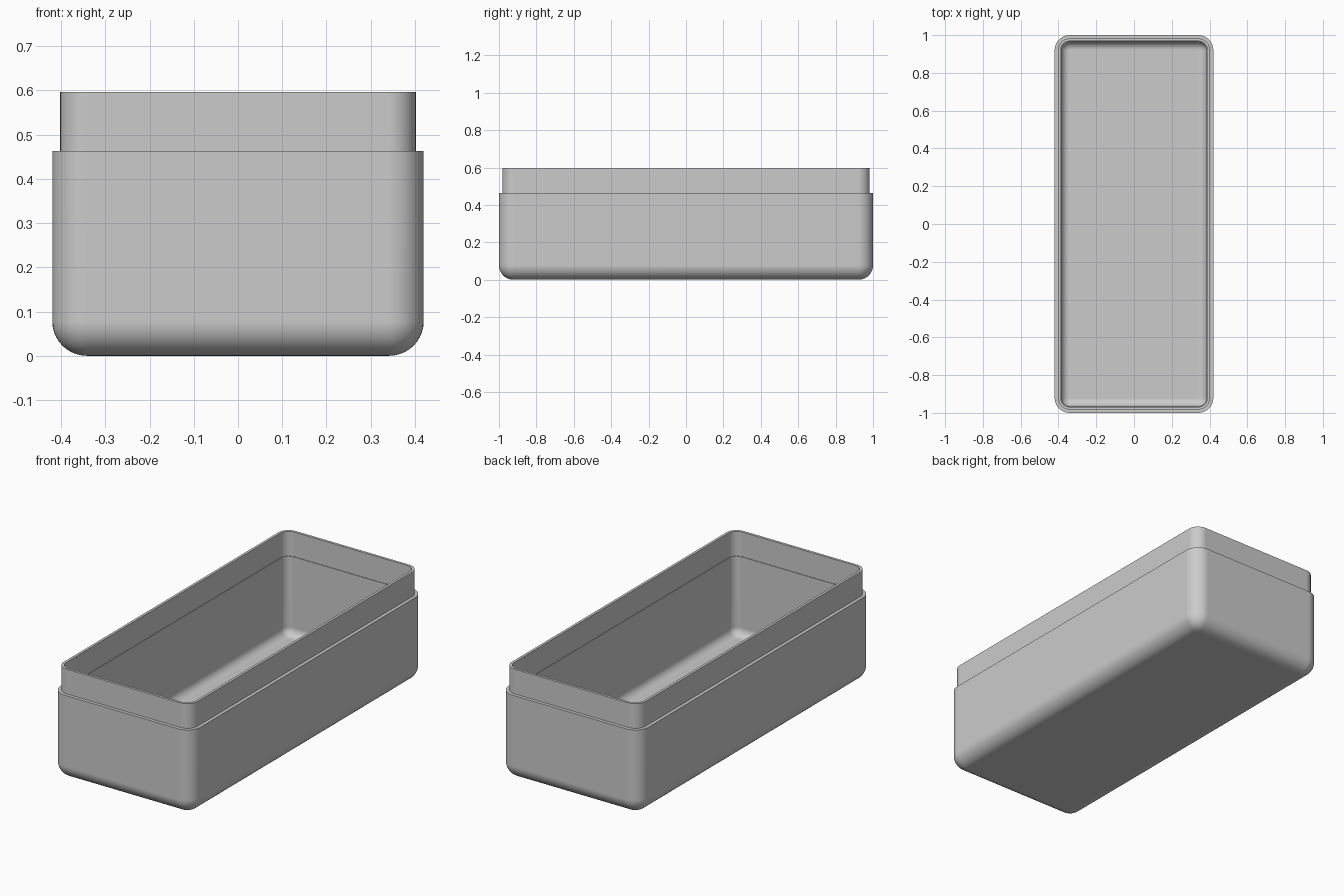
import bpy, bmesh
from math import sin, cos, pi

if "Cube" in bpy.data.objects:
    bpy.data.objects.remove(bpy.data.objects["Cube"], do_unlink=True)

SEG = 10              # segments per rounded corner and fillet
HX, HY, R = 0.42, 1.0, 0.08
STEP, TOP = 0.463, 0.597
FLOOR = 0.035

grey = bpy.data.materials.new("light grey plastic")
grey.use_nodes = True
colour = (0.6, 0.6, 0.6, 1)
grey.diffuse_color = colour
grey.node_tree.nodes["Principled BSDF"].inputs["Base Color"].default_value = colour


def ring(bm, inset, z):
    """Rounded rectangle, offset inward from the outer wall."""
    r = R - inset
    verts = []
    for k, (sx, sy) in enumerate([(1, 1), (-1, 1), (-1, -1), (1, -1)]):
        for i in range(SEG + 1):
            a = (k + i / SEG) * pi / 2
            verts.append(bm.verts.new((sx * (HX - R) + r * cos(a),
                                       sy * (HY - R) + r * sin(a), z)))
    return verts


def fillet(inset, z, r):
    """Quarter-round section from a flat base up to a wall."""
    angles = [i / SEG * pi / 2 for i in range(SEG + 1)]
    return [(inset + r * (1 - sin(a)), z + r * (1 - cos(a))) for a in angles]


# Section of the wall: outside base, shoulder, lip, inner ledge, cavity floor
section = fillet(0, 0, 0.078)
section += [(0, STEP), (0.018, STEP), (0.018, TOP), (0.032, TOP),
            (0.032, STEP), (0.035, STEP)]
section += fillet(0.035, FLOOR, 0.043)[::-1]

bm = bmesh.new()
rings = [ring(bm, inset, z) for inset, z in section]
for low, high in zip(rings, rings[1:]):
    for i in range(len(low)):
        j = (i + 1) % len(low)
        bm.faces.new((low[i], low[j], high[j], high[i]))
bm.faces.new(rings[0][::-1])
bm.faces.new(rings[-1])
bmesh.ops.recalc_face_normals(bm, faces=bm.faces)

mesh = bpy.data.meshes.new("open_box")
bm.to_mesh(mesh)
bm.free()
mesh.materials.append(grey)
box = bpy.data.objects.new("open_box", mesh)
bpy.context.collection.objects.link(box)

# Smooth rounded walls, crisp shoulder and lip
bpy.ops.object.select_all(action="DESELECT")
box.select_set(True)
bpy.context.view_layer.objects.active = box
bpy.ops.object.shade_smooth_by_angle(angle=pi / 6)
weighted = box.modifiers.new("even_shading", "WEIGHTED_NORMAL")
weighted.keep_sharp = True
